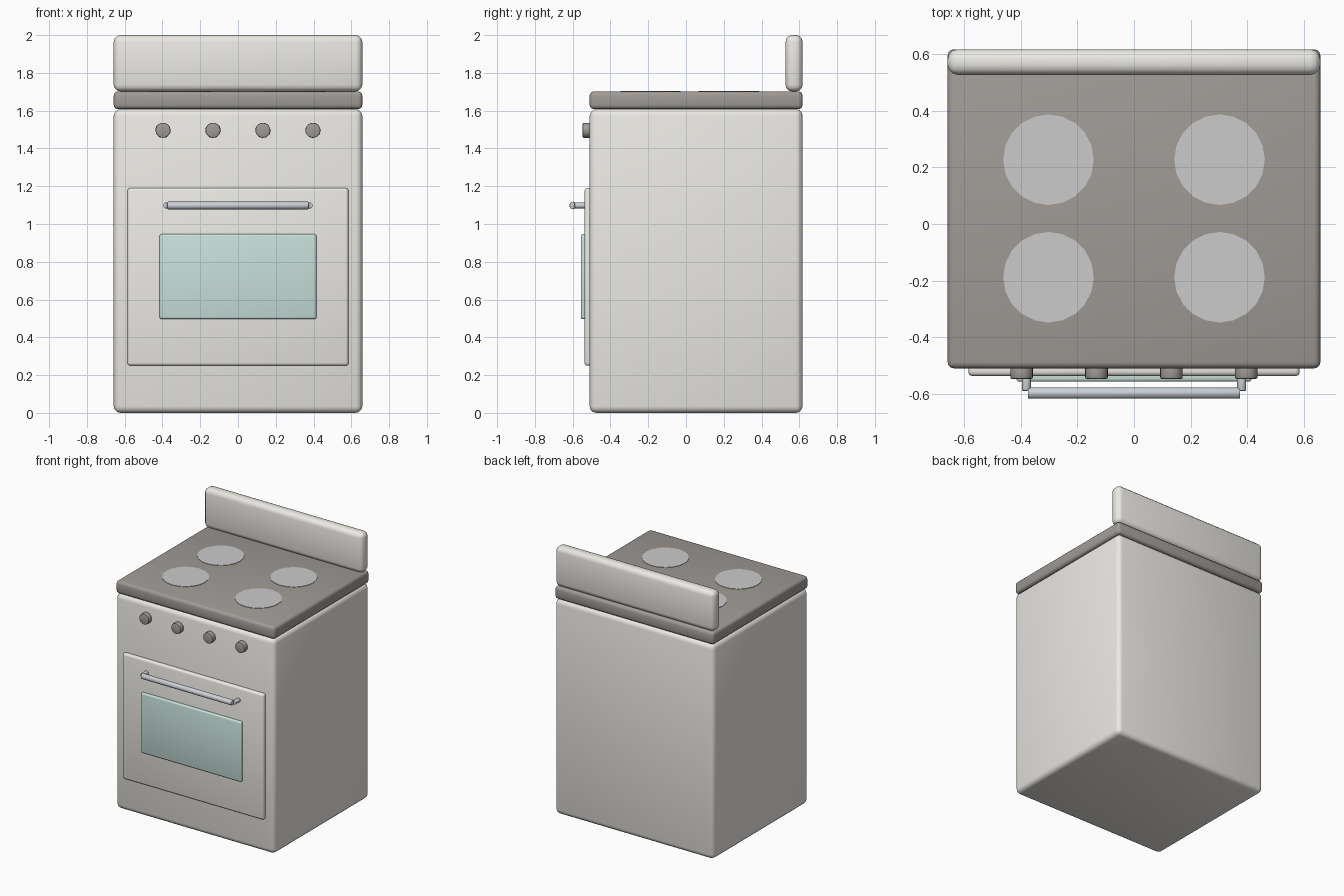
import bpy, math

if "Cube" in bpy.data.objects:
    bpy.data.objects.remove(bpy.data.objects["Cube"])


def material(name, color):
    m = bpy.data.materials.new(name)
    m.diffuse_color = (*color, 1)
    m.use_nodes = True
    m.node_tree.nodes["Principled BSDF"].inputs["Base Color"].default_value = m.diffuse_color
    return m


ENAMEL = material("enamel", (0.84, 0.82, 0.78))
DARK = material("dark_top", (0.35, 0.33, 0.31))
GLASS = material("oven_glass", (0.58, 0.75, 0.71))
STEEL = material("steel", (0.60, 0.63, 0.67))
PLATE = material("hot_plate", (0.60, 0.60, 0.58))


def finish(o, name, mat, bevel, segments=3):
    o.name = name
    o.data.materials.append(mat)
    bpy.ops.object.transform_apply(location=False, rotation=True, scale=True)
    if bevel:
        b = o.modifiers.new("bevel", 'BEVEL')
        b.width, b.segments = bevel, segments
        b.limit_method = 'ANGLE'
        b.angle_limit = math.radians(40)
        bpy.ops.object.modifier_apply(modifier=b.name)
    bpy.ops.object.shade_smooth_by_angle(angle=math.radians(35))
    return o


def box(name, x, y, z, mat, bevel):
    """Rounded box spanning the (min, max) ranges x, y, z."""
    r = (x, y, z)
    bpy.ops.mesh.primitive_cube_add(size=1, location=[(a + b) / 2 for a, b in r])
    o = bpy.context.object
    o.scale = [b - a for a, b in r]
    return finish(o, name, mat, bevel)


def cylinder(name, loc, radius, depth, axis, mat, bevel=0, sides=20):
    rot = {'X': (0, math.pi / 2, 0), 'Y': (math.pi / 2, 0, 0), 'Z': (0, 0, 0)}[axis]
    bpy.ops.mesh.primitive_cylinder_add(vertices=sides, radius=radius, depth=depth,
                                        location=loc, rotation=rot)
    return finish(bpy.context.object, name, mat, bevel, 2)


# Cabinet, cooktop and back panel
W = (-0.658, 0.658)
box("body", W, (-0.51, 0.617), (0, 1.608), ENAMEL, 0.035)
box("cooktop", W, (-0.51, 0.617), (1.608, 1.702), DARK, 0.022)
box("back_panel", W, (0.527, 0.617), (1.702, 2.0), ENAMEL, 0.035)

# Oven door and window
box("oven_door", (-0.585, 0.585), (-0.537, -0.49), (0.25, 1.19), ENAMEL, 0.015)
box("oven_window", (-0.415, 0.415), (-0.557, -0.52), (0.497, 0.946), GLASS, 0.01)

# Door handle with its two posts
cylinder("handle_bar", (0, -0.597, 1.098), 0.02, 0.75, 'X', STEEL, 0.005, 16)
for side, x in (("left", -0.38), ("right", 0.38)):
    cylinder("handle_post_" + side, (x, -0.557, 1.098), 0.016, 0.065, 'Y', STEEL, 0.003, 12)

# Control knobs
for i in range(4):
    cylinder(f"knob_{i + 1}", (-0.397 + i * 0.2645, -0.522, 1.496), 0.04, 0.05, 'Y', DARK, 0.006)

# Hot plates
for i, (x, y) in enumerate([(a, b) for a in (-0.302, 0.302) for b in (-0.188, 0.227)]):
    cylinder(f"hot_plate_{i + 1}", (x, y, 1.700), 0.16, 0.01, 'Z', PLATE, 0, 20)
